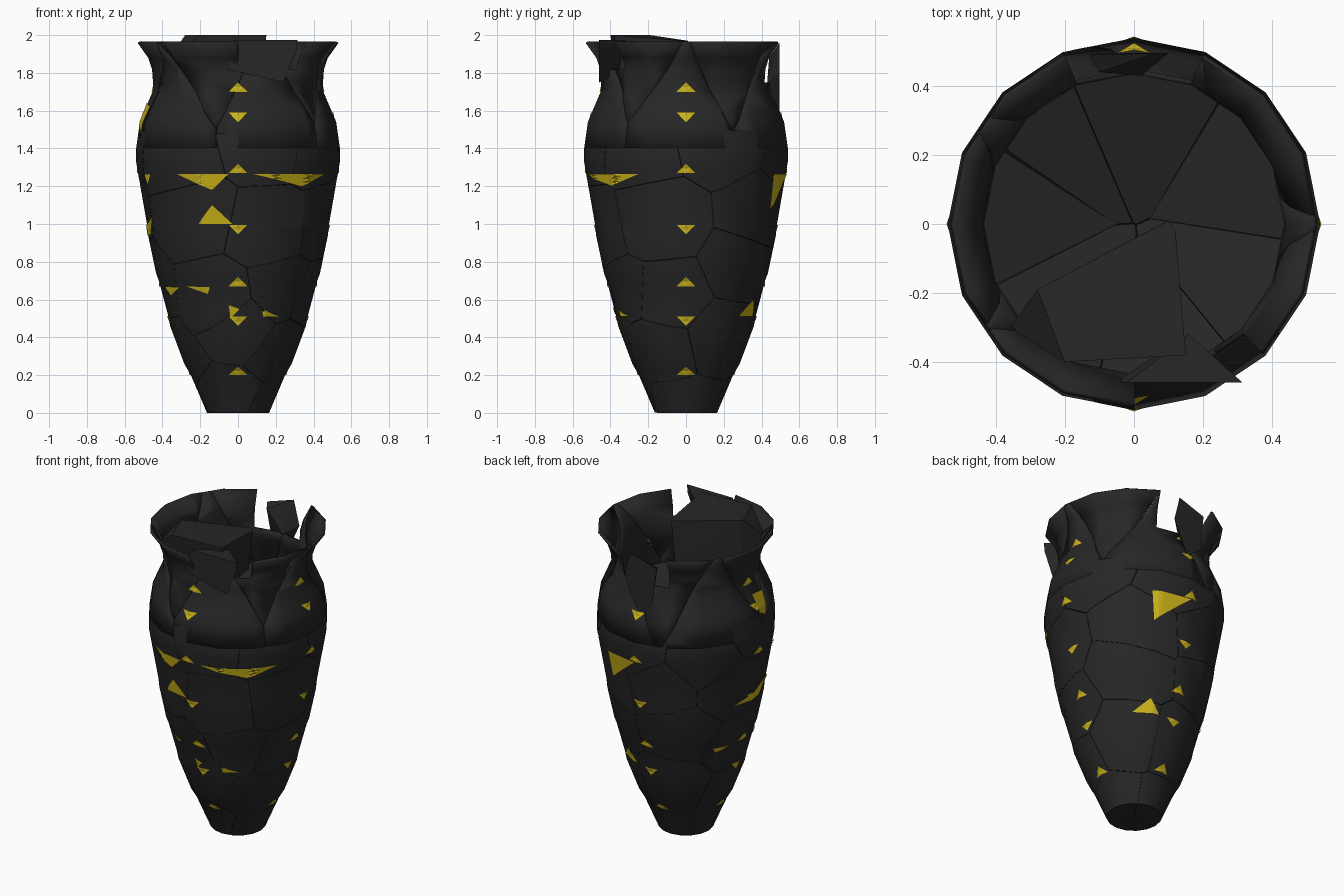
import bpy, bmesh, math, random
from mathutils import Vector

if "Cube" in bpy.data.objects:
    bpy.data.objects.remove(bpy.data.objects["Cube"])
random.seed(7)
N = 16
PROFILE = [(.165, 0), (.25, .2), (.285, .26), (.36, .46), (.372, .52), (.42, .7), (.435, .74),
           (.477, .94), (.483, 1.0), (.53, 1.27), (.54, 1.33), (.54, 1.4), (.52, 1.54),
           (.495, 1.6), (.452, 1.7), (.45, 1.75), (.455, 1.82), (.475, 1.88), (.532, 1.96)]


def material(name, color):
    m = bpy.data.materials.new(name)
    m.diffuse_color = (*color, 1)
    m.use_nodes = True
    m.node_tree.nodes["Principled BSDF"].inputs["Base Color"].default_value = m.diffuse_color
    return m


DARK = material("dark_clay", (.02, .02, .02))
GOLD = material("gold_seam", (.6, .45, .01))


def add_object(name, bm, mat, smooth=True):
    me = bpy.data.meshes.new(name)
    bm.to_mesh(me)
    bm.free()
    ob = bpy.data.objects.new(name, me)
    bpy.context.collection.objects.link(ob)
    me.materials.append(mat)
    if smooth:
        bpy.context.view_layer.objects.active = ob
        bpy.ops.object.select_all(action='DESELECT')
        ob.select_set(True)
        bpy.ops.object.shade_smooth_by_angle(angle=math.radians(28))
    return ob


def lathe(profile, capped):
    bm = bmesh.new()
    rings = [[bm.verts.new((r * math.cos(2 * math.pi * i / N), r * math.sin(2 * math.pi * i / N), z))
              for i in range(N)] for r, z in profile]
    for a, b in zip(rings, rings[1:]):
        for i in range(N):
            j = (i + 1) % N
            bm.faces.new((a[i], a[j], b[j], b[i]))
    if capped:
        bm.faces.new(rings[0][::-1])
        bm.faces.new(rings[-1])
    return bm


def cut(bm, co, no, fill):
    bmesh.ops.bisect_plane(bm, geom=bm.verts[:] + bm.edges[:] + bm.faces[:], dist=1e-5,
                           plane_co=co, plane_no=no, clear_outer=True)
    if fill:
        open_edges = [e for e in bm.edges if e.is_boundary]
        if open_edges:
            bmesh.ops.holes_fill(bm, edges=open_edges, sides=0)


def fracture(source, sites, fill, gap):
    # Yield one slightly shrunken piece per site
    for s in sites:
        bm = source.copy()
        for o in sorted(sites, key=lambda p: (p - s).length):
            if o is not s and bm.faces:
                cut(bm, (s + o) / 2, (o - s).normalized(), fill)
        if not bm.faces:
            bm.free()
            continue
        if fill:
            # Slope the broken top of each piece down to the hollow middle
            u = Vector((s.x, s.y, 0)).normalized()
            cut(bm, u * .52 + Vector((0, 0, 1.5)), Vector((-.3 * u.x, -.3 * u.y, 1)).normalized(), True)
        if not bm.faces:
            bm.free()
            continue
        c = sum((v.co for v in bm.verts), Vector()) / len(bm.verts)
        for v in bm.verts:
            v.co = c + (v.co - c) * gap
        bmesh.ops.recalc_face_normals(bm, faces=bm.faces[:]) if fill else None
        yield bm


def polar(r, a, z):
    return Vector((r * math.cos(a), r * math.sin(a), z))


# Body: solid vase broken into closely fitted pieces
body = lathe(PROFILE[:13], True)
sites = []
for level, (z, r, n) in enumerate([(.12, .1, 3), (.42, .24, 5), (.72, .3, 6), (1.08, .34, 6), (1.4, .36, 7)]):
    for i in range(n):
        sites.append(polar(r, 2 * math.pi * (i + random.uniform(-.3, .3)) / n + level, z + random.uniform(-.12, .12)))
for k, bm in enumerate(fracture(body, sites, True, .994)):
    add_object(f"body_piece_{k}", bm, DARK)
body.free()

# Neck and flared rim: thin shell with a break at back and front
neck = lathe(PROFILE[11:], False)
missing = []
for f in neck.faces:
    c = f.calc_center_median()
    a = math.degrees(math.atan2(c.y, c.x)) % 360
    if (67 < a < 113 and c.z > 1.74) or (270 < a < 315 and c.z > 1.79):
        missing.append(f)
bmesh.ops.delete(neck, geom=missing, context='FACES')
rim_sites = [polar(.45, math.radians(36 * i + random.uniform(-9, 9)), 1.75 + (.07 if i % 2 else -.09))
             for i in range(10)]
for k, bm in enumerate(fracture(neck, rim_sites, False, .993)):
    ob = add_object(f"neck_piece_{k}", bm, DARK)
    mod = ob.modifiers.new("thickness", 'SOLIDIFY')
    mod.thickness = .015
    mod.offset = -1
neck.free()


# Loose broken shards
def shard(name, points):
    bm = bmesh.new()
    for p in points:
        bm.verts.new(p)
    res = bmesh.ops.convex_hull(bm, input=bm.verts[:])
    junk = [g for g in res["geom_interior"] if isinstance(g, bmesh.types.BMVert)]
    bmesh.ops.delete(bm, geom=junk, context='VERTS')
    add_object(name, bm, DARK, False)


shard("large_top_shard", [(-.28, -.19, 2), (.1, .01, 1.97), (.12, -.02, 1.97), (.15, -.38, 2), (-.2, -.4, 2),
                          (-.36, -.3, 1.88), (-.27, -.19, 1.7), (.08, 0, 1.7), (.13, -.33, 1.7), (-.22, -.36, 1.72)])
shard("front_shard", [(-.02, -.46, 1.975), (.315, -.46, 1.975), (.31, -.46, 1.92), (.24, -.46, 1.75),
                      (-.06, -.46, 1.82), (.16, -.32, 1.97), (.14, -.36, 1.8)])
shard("back_shard", [(-.13, .49, 1.9), (.06, .495, 1.96), (.1, .495, 1.8), (0, .495, 1.58),
                     (-.1, .495, 1.66), (-.1, .44, 1.88), (.02, .43, 1.75)])


# Gold seams: patches laid on the faceted wall
def wall(a, z):
    for (r0, z0), (r1, z1) in zip(PROFILE, PROFILE[1:]):
        if z0 <= z <= z1:
            r = r0 + (r1 - r0) * (z - z0) / (z1 - z0)
            break
    step = 2 * math.pi / N
    local = (a % step) - step / 2
    return polar(r * math.cos(step / 2) / math.cos(local) + .005, a, z)


def radius(z):
    return wall(0, z).x


def patch(name, side, corners, n=8):
    # corners are (sideways, z) as seen looking at that side
    def at(p):
        return Vector((math.asin(max(-1, min(1, p[0] / radius(p[1])))) + side, p[1]))
    a, b, c = map(at, corners)
    bm = bmesh.new()
    grid = [[bm.verts.new(wall(*(a + (b - a) * i / n + (c - a) * j / n))) for j in range(n + 1 - i)]
            for i in range(n + 1)]
    for i in range(n):
        for j in range(n - i):
            bm.faces.new((grid[i][j], grid[i + 1][j], grid[i][j + 1]))
            if j < n - i - 1:
                bm.faces.new((grid[i + 1][j], grid[i + 1][j + 1], grid[i][j + 1]))
    bmesh.ops.recalc_face_normals(bm, faces=bm.faces[:])
    for f in bm.faces:
        if f.normal.dot(Vector((f.verts[0].co.x, f.verts[0].co.y, 0))) < 0:
            f.normal_flip()
    add_object(name, bm, GOLD, False)


FRONT, RIGHT, BACK, LEFT = -math.pi / 2, 0, math.pi / 2, math.pi
for side in (FRONT, RIGHT, BACK, LEFT):
    for base, tip in ((.2, .245), (.51, .46), (.67, .72), (.995, .945), (1.27, 1.32), (1.59, 1.54), (1.7, 1.75)):
        patch("gold_point", side, ((-.05, base), (.05, base), (0, tip)), 2)
for side, corners in [
        (FRONT, ((-.33, 1.265), (-.05, 1.265), (-.14, 1.18))),
        (FRONT, ((.08, 1.265), (.47, 1.265), (.34, 1.2))),
        (FRONT, ((-.5, 1.265), (-.47, 1.265), (-.48, 1.21))),
        (FRONT, ((-.21, 1.0), (-.03, 1.0), (-.14, 1.1))),
        (FRONT, ((-.39, .67), (-.31, .665), (-.36, .62))),
        (FRONT, ((-.28, .67), (-.15, .665), (-.16, .63))),
        (FRONT, ((-.05, .57), (.01, .55), (-.04, .5))),
        (FRONT, ((.14, .545), (.21, .51), (.15, .51))),
        (RIGHT, ((.28, .51), (.36, .51), (.36, .6))),
        (RIGHT, ((-.36, .54), (-.3, .51), (-.35, .51))),
        (BACK, ((-.25, 1.265), (0, 1.265), (-.22, 1.08))),
        (LEFT, ((-.16, .95), (.2, 1.04), (.1, .94))),
        (LEFT, ((0, 1.64), (.13, 1.62), (.1, 1.48))),
        (LEFT, ((0, 1.64), (.1, 1.48), (.02, 1.52))),
        (LEFT, ((-.22, .67), (-.1, .67), (-.2, .64)))]:
    patch("gold_patch", side, corners)
